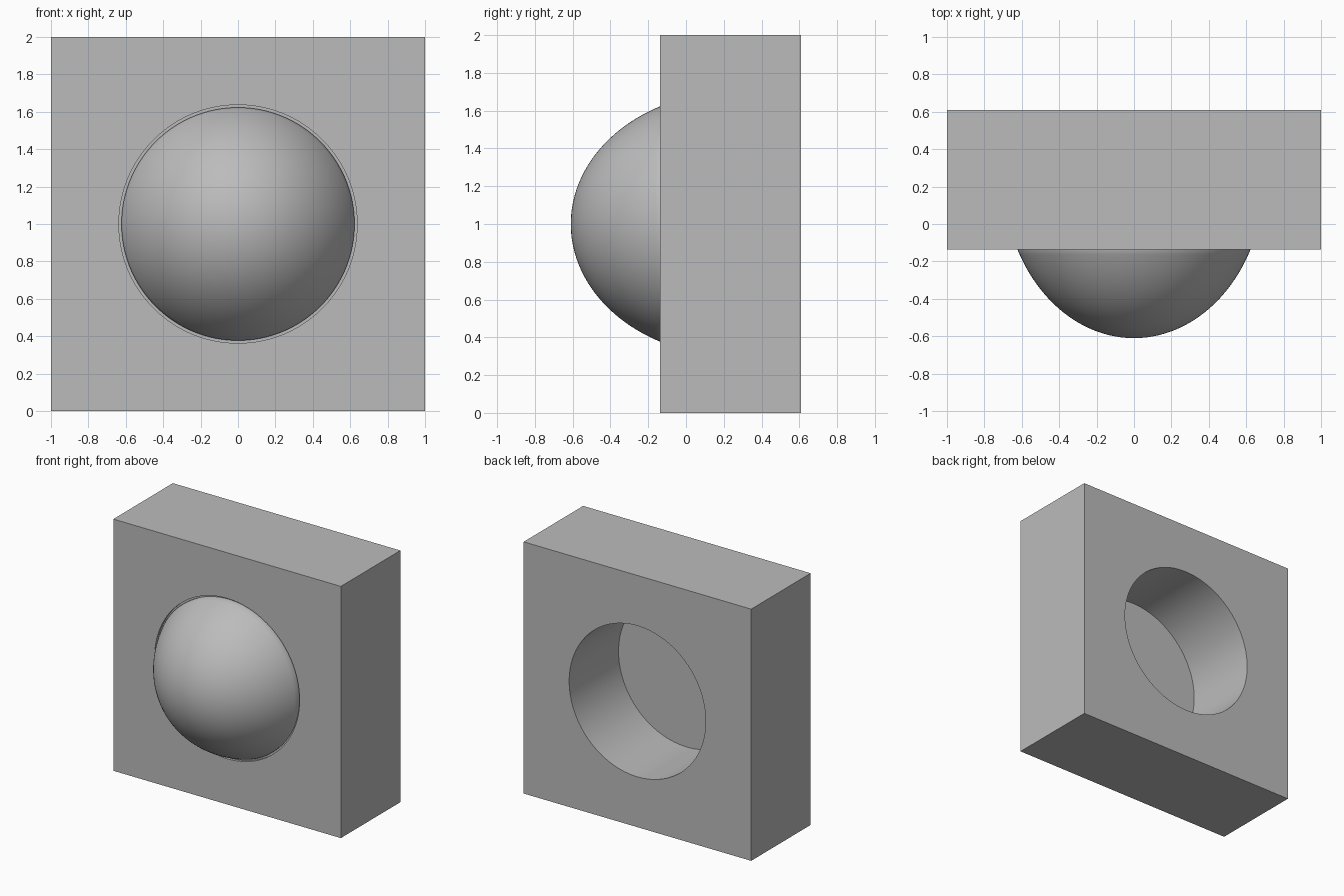
import bpy, bmesh, math
from mathutils import Matrix

cube = bpy.data.objects.get("Cube")
if cube:
    bpy.data.objects.remove(cube, do_unlink=True)

FRONT, BACK, MID = -0.137, 0.61, 1.0
SIDES = 128

grey = bpy.data.materials.new("mid grey")
grey.use_nodes = True
grey.diffuse_color = (0.5, 0.5, 0.5, 1)
grey.node_tree.nodes["Principled BSDF"].inputs["Base Color"].default_value = (0.5, 0.5, 0.5, 1)


def make(name, bm):
    bmesh.ops.recalc_face_normals(bm, faces=bm.faces)
    mesh = bpy.data.meshes.new(name)
    bm.to_mesh(mesh)
    bm.free()
    mesh.materials.append(grey)
    obj = bpy.data.objects.new(name, mesh)
    bpy.context.collection.objects.link(obj)
    return obj


def disc_cutter(name, radius, y0, y1):
    """Cylinder lying along y from y0 to y1."""
    bm = bmesh.new()
    place = Matrix.Translation((0, (y0 + y1) / 2, MID)) @ Matrix.Rotation(math.pi / 2, 4, "X")
    bmesh.ops.create_cone(bm, cap_ends=True, segments=SIDES, radius1=radius,
                          radius2=radius, depth=y1 - y0, matrix=place)
    return make(name, bm)


def cut(target, cutter):
    mod = target.modifiers.new("cut", "BOOLEAN")
    mod.operation, mod.solver, mod.object = "DIFFERENCE", "EXACT", cutter
    bpy.context.view_layer.objects.active = target
    bpy.ops.object.modifier_apply(modifier=mod.name)
    bpy.data.objects.remove(cutter, do_unlink=True)


def smooth(obj):
    bpy.ops.object.select_all(action="DESELECT")
    obj.select_set(True)
    bpy.context.view_layer.objects.active = obj
    bpy.ops.object.shade_smooth_by_angle(angle=math.radians(30))


# Square block with a blind round socket behind and a shallow seat in front
bm = bmesh.new()
size = Matrix.Diagonal((2, BACK - FRONT, 2, 1))
bmesh.ops.create_cube(bm, size=1, matrix=Matrix.Translation((0, (FRONT + BACK) / 2, MID)) @ size)
block = make("block", bm)
cut(block, disc_cutter("socket_cutter", 0.60, -0.01, BACK + 0.1))
cut(block, disc_cutter("seat_cutter", 0.637, FRONT - 0.1, FRONT + 0.02))
smooth(block)

# Dome: elliptical profile with a short straight rim, spun about the y axis
RIM, WIDE, DEEP, STEPS = 0.623, 0.70, 0.87, 32
end = math.asin(RIM / WIDE)
profile = []
for i in range(STEPS + 1):
    a = end * i / STEPS
    profile.append((WIDE * math.sin(a), -0.61 + DEEP * (1 - math.cos(a))))
profile += [(RIM, FRONT + 0.02), (0, FRONT + 0.02)]

bm = bmesh.new()
verts = [bm.verts.new((r, y, MID)) for r, y in profile]
edges = [bm.edges.new(pair) for pair in zip(verts, verts[1:])]
bmesh.ops.spin(bm, geom=verts + edges, cent=(0, 0, MID), axis=(0, 1, 0),
               angle=math.tau, steps=SIDES, use_duplicate=False)
bmesh.ops.remove_doubles(bm, verts=bm.verts, dist=0.0001)
smooth(make("dome", bm))
